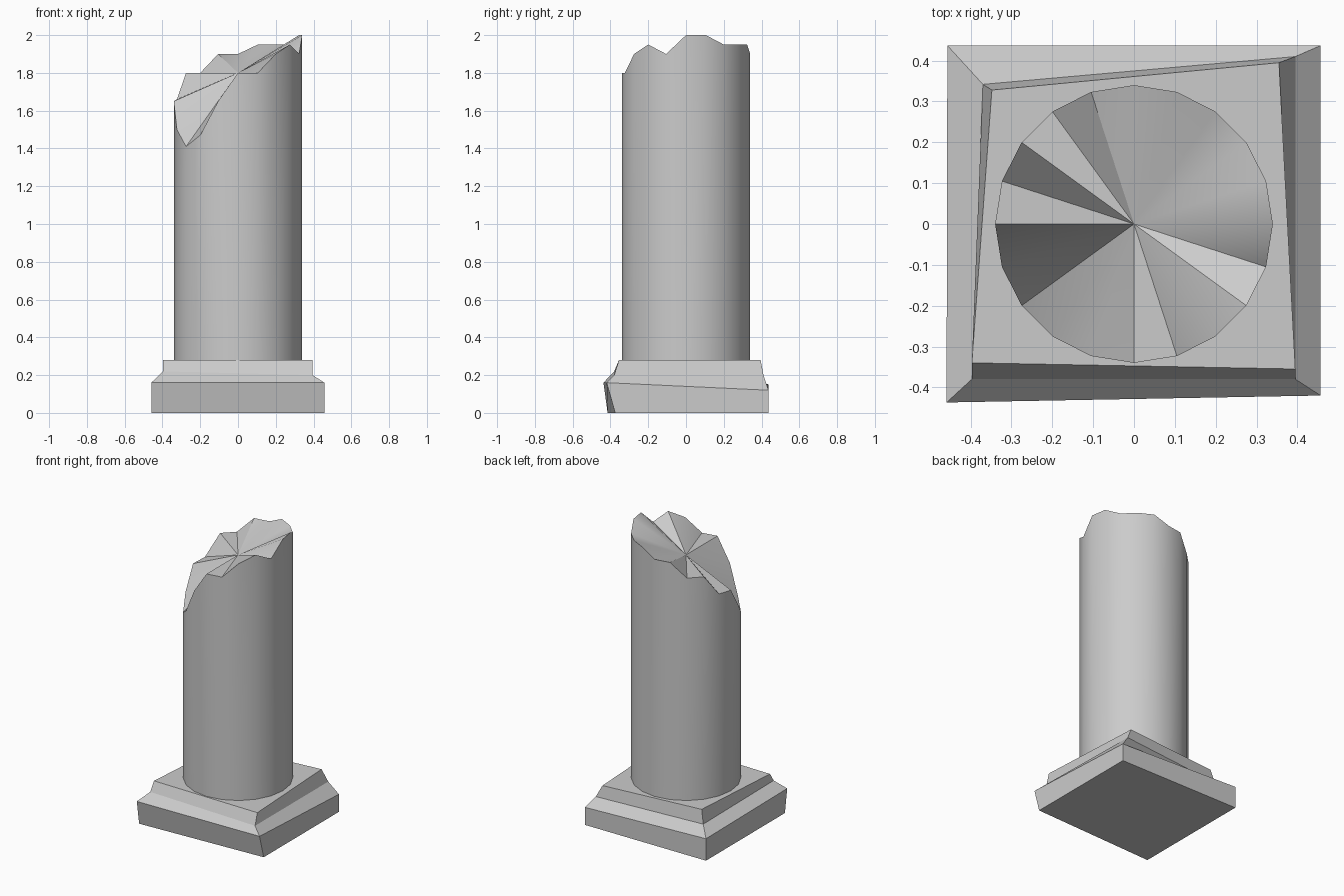
import bpy, bmesh, math

if "Cube" in bpy.data.objects:
    bpy.data.objects.remove(bpy.data.objects["Cube"])


def make_object(name, bm):
    bmesh.ops.recalc_face_normals(bm, faces=bm.faces[:])
    mesh = bpy.data.meshes.new(name)
    bm.to_mesh(mesh)
    bm.free()
    obj = bpy.data.objects.new(name, mesh)
    bpy.context.collection.objects.link(obj)
    return obj


def bridge(bm, low, high):
    n = len(low)
    return [bm.faces.new((low[i], low[(i + 1) % n], high[(i + 1) % n], high[i]))
            for i in range(n)]


# Worn plinth: four uneven square rings, corners in order
# front left, front right, back right, back left
rings = [
    [(-.457, -.415, 0), (.457, -.375, 0), (.457, .437, 0), (-.457, .437, 0)],
    [(-.459, -.437, .16), (.457, -.42, .16), (.457, .437, .12), (-.457, .437, .15)],
    [(-.397, -.38, .22), (.395, -.38, .20), (.395, .41, .20), (-.37, .342, .19)],
    [(-.397, -.34, .28), (.395, -.355, .28), (.355, .395, .28), (-.348, .328, .28)],
]
bm = bmesh.new()
loops = [[bm.verts.new(p) for p in ring] for ring in rings]
for low, high in zip(loops, loops[1:]):
    bridge(bm, low, high)
bm.faces.new(loops[0])
bm.faces.new(loops[-1])
make_object("plinth", bm)

# Broken shaft: 20 sides, rim height per side starting at +x
RADIUS = 0.34
rim_heights = [2.0, 2.0, 1.95, 1.95, 1.95, 1.9, 1.9, 1.8, 1.8, 1.66,
               1.65, 1.5, 1.41, 1.47, 1.65, 1.8, 1.8, 1.9, 1.95, 1.9]
bm = bmesh.new()
foot, rim = [], []
for i, z in enumerate(rim_heights):
    a = math.tau * i / len(rim_heights)
    x, y = RADIUS * math.cos(a), RADIUS * math.sin(a)
    foot.append(bm.verts.new((x, y, 0.28)))
    rim.append(bm.verts.new((x, y, z)))
bridge(bm, foot, rim)
bm.faces.new(foot)

# Jagged fracture: fan from the rim to the middle
centre = bm.verts.new((0, 0, 1.8))
for i in range(len(rim)):
    bm.faces.new((rim[i], rim[(i + 1) % len(rim)], centre))
shaft = make_object("broken_shaft", bm)

bpy.context.view_layer.objects.active = shaft
shaft.select_set(True)
bpy.ops.object.shade_smooth_by_angle(angle=math.radians(35))
